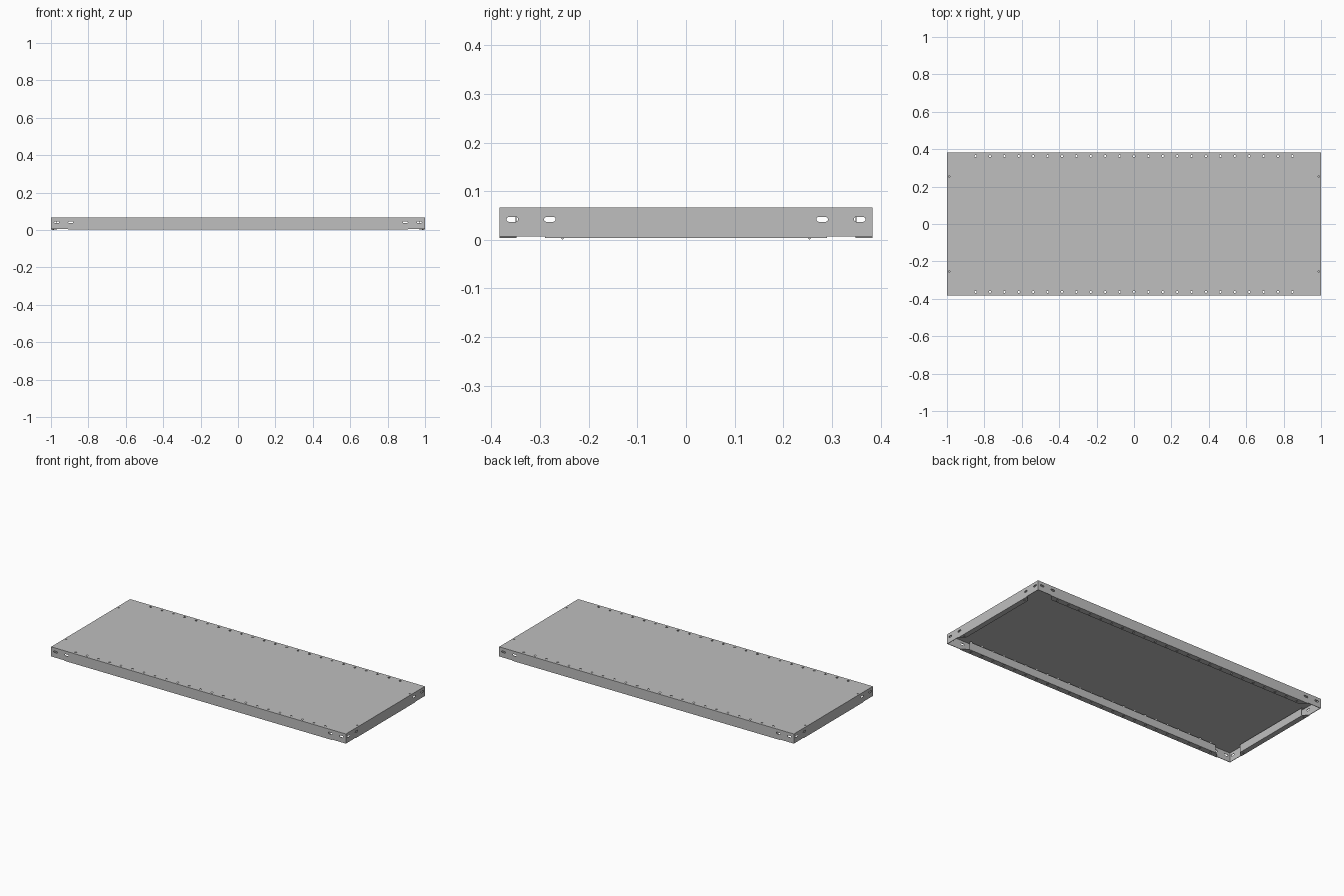
import bpy, bmesh
from math import pi, cos, sin

cube = bpy.data.objects.get("Cube")
if cube:
    bpy.data.objects.remove(cube)

HX, HY, TOP, T = 1.0, 0.383, 0.066, 0.003   # half sizes, height, sheet thickness
WALL_Z, FLANGE_Z, LIP_TOP = 0.007, 0.004, 0.052
LONG_W, SHORT_W = 0.035, 0.032              # flange widths

steel = bpy.data.materials.new("grey_steel")
steel.use_nodes = True
steel.diffuse_color = (0.52, 0.52, 0.52, 1)
steel.node_tree.nodes["Principled BSDF"].inputs["Base Color"].default_value = (0.52, 0.52, 0.52, 1)


def prism(bm, points, axis, lo, hi):
    """Extrude a 2D outline along one axis (0 x, 1 y, 2 z)."""
    def place(p, d):
        c = list(p)
        c.insert(axis, d)
        return c
    face = bm.faces.new([bm.verts.new(place(p, lo)) for p in points])
    ext = bmesh.ops.extrude_face_region(bm, geom=[face])["geom"]
    for v in ext:
        if isinstance(v, bmesh.types.BMVert):
            v.co[axis] = hi
    bmesh.ops.recalc_face_normals(bm, faces=bm.faces[:])


def slot(bm, centre, axis, lo, hi, radius, half=0.0):
    """Round hole, or a long slot when half is above zero."""
    n = 8
    pts = []
    for side in (1, -1):
        for i in range(n + 1 if half else n):
            a = pi * i / n - pi / 2 + (0 if side > 0 else pi)
            pts.append((centre[0] + side * half + radius * cos(a), centre[1] + radius * sin(a)))
    prism(bm, pts, axis, lo, hi)


def finish(name, bm):
    mesh = bpy.data.meshes.new(name)
    bm.to_mesh(mesh)
    bm.free()
    mesh.materials.append(steel)
    obj = bpy.data.objects.new(name, mesh)
    bpy.context.collection.objects.link(obj)
    return obj


def part(name, points, axis, lo, hi, cutter=None):
    bm = bmesh.new()
    prism(bm, points, axis, lo, hi)
    obj = finish(name, bm)
    if cutter:
        mod = obj.modifiers.new("holes", "BOOLEAN")
        mod.object = cutter
        mod.solver = "EXACT"
        bpy.context.view_layer.update()
        graph = bpy.context.evaluated_depsgraph_get()
        mesh = bpy.data.meshes.new_from_object(obj.evaluated_get(graph))
        obj.modifiers.clear()
        obj.data = mesh
    return obj


def rect(a0, a1, b0, b1):
    return [(a0, b0), (a1, b0), (a1, b1), (a0, b1)]


# Cutter for all the holes and slots
bm = bmesh.new()
for sy in (1, -1):
    for i in range(23):
        slot(bm, ((i - 11) * 0.077, sy * 0.363), 2, -0.01, 0.1, 0.006)
    for sx in (1, -1):
        slot(bm, (sx * 0.987, sy * 0.254), 2, 0.06, 0.1, 0.004)
        for x in (0.97, 0.895):
            slot(bm, (sx * x, 0.042), 1, sy * (HY - 0.01), sy * (HY + 0.01), 0.005, 0.008)
        for y in (0.357, 0.28):
            slot(bm, (sy * y, 0.042), 0, sx * (HX - 0.008), sx * (HX + 0.01), 0.005, 0.007)
cutter = finish("hole_cutter", bm)

# Top sheet
part("top_panel", rect(-HX, HX, -HY, HY), 2, TOP - T, TOP, cutter)

# Long sides: wall, return flange with slanted ends, upturned lip
for s, side in ((-1, "front"), (1, "back")):
    inner = s * (HY - LONG_W)
    part(side + "_wall", rect(-HX, HX, WALL_Z, TOP - T), 1, s * (HY - T), s * HY, cutter)
    part(side + "_flange", [(-0.91, s * HY), (0.91, s * HY), (0.875, inner), (-0.875, inner)],
         2, FLANGE_Z, WALL_Z, cutter)
    part(side + "_lip", rect(-0.87, 0.87, WALL_Z, LIP_TOP), 1, inner, inner + s * T)

# Short ends: wall, return flange, lip and locating nubs
for s, side in ((-1, "right"), (1, "left")):
    inner = s * (HX - SHORT_W)
    part(side + "_wall", rect(-HY + T, HY - T, WALL_Z, TOP - T), 0, s * (HX - T), s * HX, cutter)
    part(side + "_flange", [(s * HX, -0.29), (s * HX, 0.29), (inner, 0.262), (inner, -0.262)],
         2, FLANGE_Z, WALL_Z)
    part(side + "_lip", rect(-0.26, 0.26, WALL_Z, LIP_TOP), 0, inner, inner + s * T)
    for y in (-0.254, 0.254):
        part(side + "_nub", [(y - 0.004, FLANGE_Z), (y + 0.004, FLANGE_Z), (y, 0)],
             0, s * 0.983, s * 0.991)

bpy.data.objects.remove(cutter)
